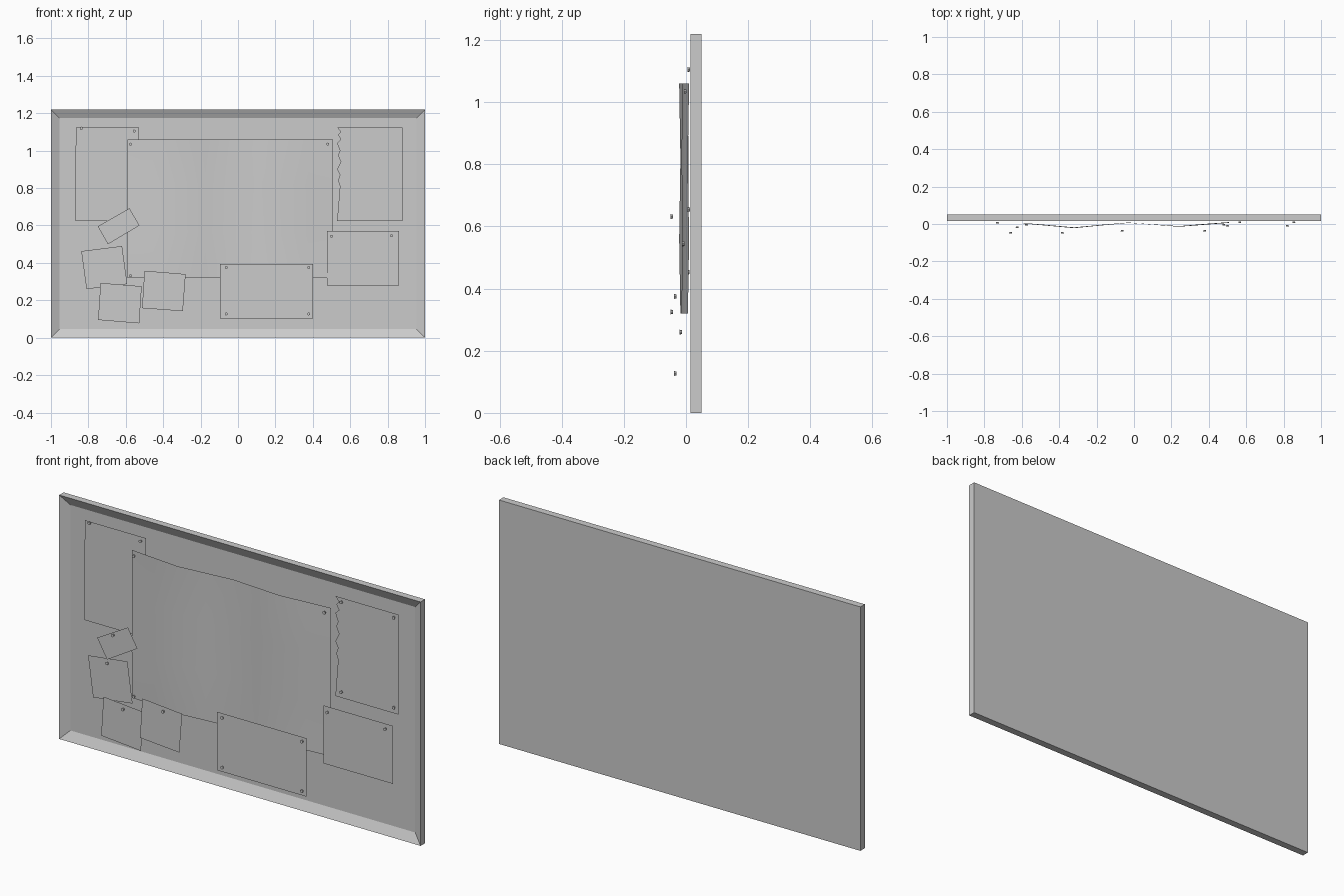
import bpy, bmesh, math
from mathutils import Matrix

if "Cube" in bpy.data.objects:
    bpy.data.objects.remove(bpy.data.objects["Cube"])


def finish(name, bm):
    me = bpy.data.meshes.new(name)
    bm.to_mesh(me)
    bm.free()
    ob = bpy.data.objects.new(name, me)
    bpy.context.collection.objects.link(ob)
    return ob


def sheet(name, outline, y):
    # flat paper facing the front, outline given as (x, z)
    bm = bmesh.new()
    f = bm.faces.new([bm.verts.new((x, y, z)) for x, z in outline])
    f.normal_update()
    if f.normal.y > 0:
        f.normal_flip()
    return finish(name, bm)


def rect(x0, x1, z0, z1):
    return [(x0, z0), (x1, z0), (x1, z1), (x0, z1)]


def pins(name, points, y):
    # small round tacks
    bm = bmesh.new()
    for x, z in points:
        m = Matrix.Translation((x, y, z)) @ Matrix.Rotation(math.pi / 2, 4, 'X')
        bmesh.ops.create_cone(bm, cap_ends=True, segments=8, radius1=0.006,
                              radius2=0.008, depth=0.008, matrix=m)
    return finish(name, bm)


# board: solid slab with the front face inset and pushed back
bm = bmesh.new()
bmesh.ops.create_cube(bm, size=1, matrix=Matrix.Translation((0, 0.0325, 0.61))
                      @ Matrix.Diagonal((2, 0.035, 1.22, 1)))
bm.normal_update()
front = min(bm.faces, key=lambda f: f.calc_center_median().y)
bmesh.ops.inset_region(bm, faces=[front], thickness=0.065)
for v in front.verts:
    v.co.y = 0.038
finish("board_frame", bm)

# large wavy poster
cols = [(-0.59, 0.004), (-0.455, -0.008), (-0.32, -0.02), (-0.175, -0.006),
        (-0.03, 0.007), (0.105, -0.003), (0.24, -0.013), (0.375, -0.002), (0.508, 0.008)]
rows = [0.32, 0.56, 0.82, 1.06]
bm = bmesh.new()
grid = [[bm.verts.new((x, y - 0.002 * math.sin(3 * j + x * 4), z)) for x, y in cols]
        for j, z in enumerate(rows)]
for j in range(len(rows) - 1):
    for i in range(len(cols) - 1):
        f = bm.faces.new((grid[j][i], grid[j][i + 1], grid[j + 1][i + 1], grid[j + 1][i]))
        f.smooth = True
finish("wavy_poster", bm)
pins("poster_pins", [(-0.575, 1.035), (0.48, 1.035), (-0.575, 0.332)], -0.003)

# tall sheet tucked behind the poster
sheet("left_sheet", [(-0.87, 0.625), (-0.53, 0.625), (-0.53, 1.125), (-0.865, 1.125),
                     (-0.863, 1.08), (-0.87, 1.0)], 0.028)
pins("left_sheet_pins", [(-0.838, 1.12), (-0.555, 1.105)], 0.022)

# torn page with a ragged left edge
torn = [(0.53, 1.125), (0.55, 1.1), (0.535, 1.085), (0.55, 1.06), (0.53, 1.04),
        (0.545, 1.0), (0.535, 0.975), (0.55, 0.94), (0.53, 0.9), (0.545, 0.87),
        (0.535, 0.84), (0.545, 0.81), (0.53, 0.625)]
sheet("torn_page", torn + [(0.88, 0.625), (0.88, 1.125)], 0.013)
pins("torn_page_pins", [(x, z) for x in (0.565, 0.855) for z in (0.655, 1.105)], 0.009)

# landscape sheets along the bottom
sheet("right_sheet", rect(0.475, 0.86, 0.28, 0.57), -0.004)
pins("right_sheet_pins", [(0.5, 0.543), (0.82, 0.545)], -0.009)
sheet("bottom_card", rect(-0.095, 0.4, 0.103, 0.395), -0.03)
pins("bottom_card_pins", [(x, z) for x in (-0.063, 0.378) for z in (0.127, 0.375)], -0.035)

# tilted notes: outline, depth, pin position
notes = [
    ([(-0.75, 0.595), (-0.58, 0.692), (-0.527, 0.6), (-0.695, 0.5)], -0.042, (-0.66, 0.632)),
    ([(-0.838, 0.463), (-0.62, 0.49), (-0.592, 0.287), (-0.81, 0.26)], 0.012, (-0.73, 0.453)),
    ([(-0.735, 0.293), (-0.515, 0.275), (-0.528, 0.077), (-0.748, 0.095)], -0.013, (-0.625, 0.26)),
    ([(-0.5, 0.358), (-0.28, 0.34), (-0.295, 0.142), (-0.513, 0.158)], -0.042, (-0.383, 0.325)),
]
for i, (outline, y, pin) in enumerate(notes, 1):
    sheet(f"note_{i}", outline, y)
    pins(f"note_pin_{i}", [pin], y - 0.004)
